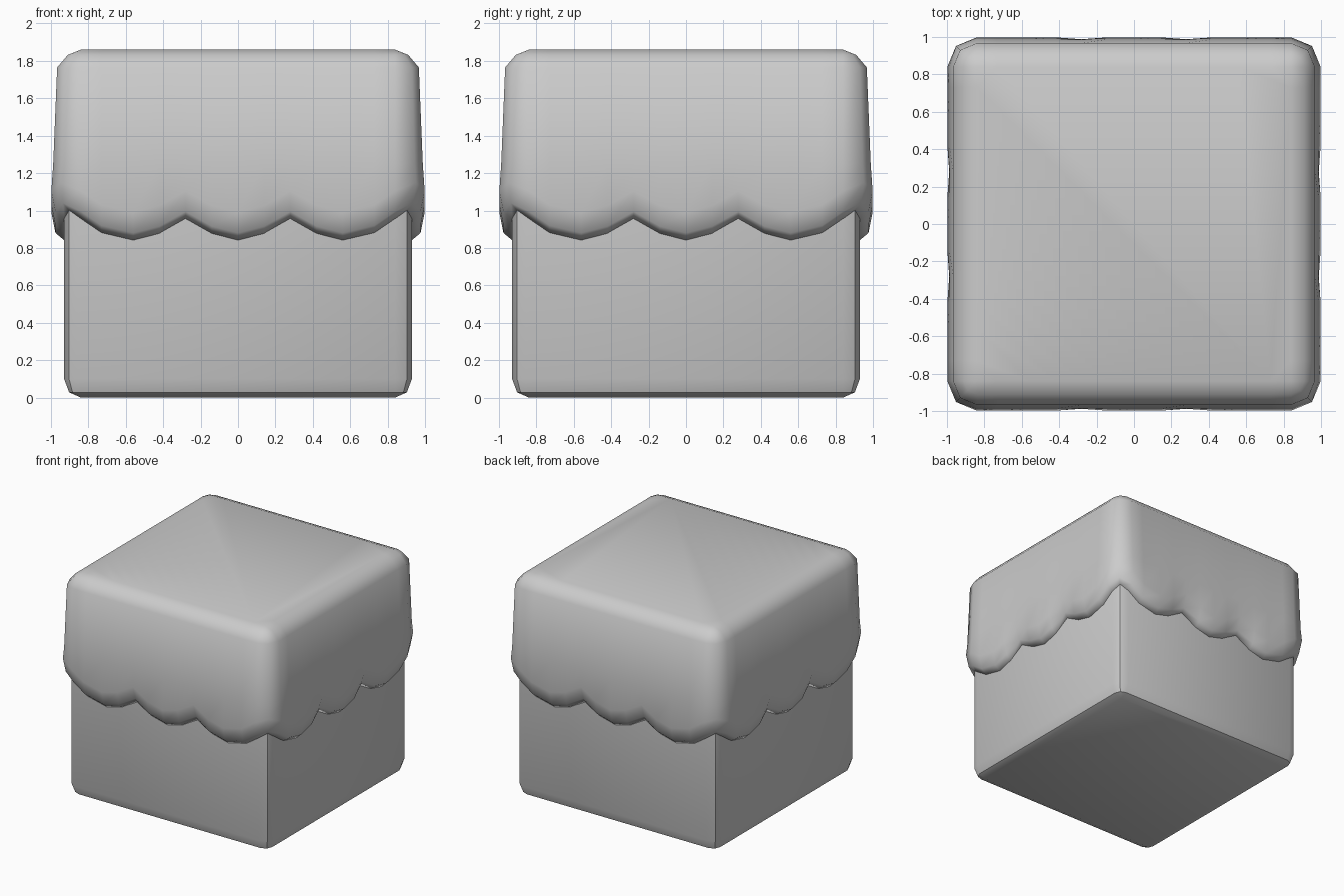
import bpy, bmesh, math

if "Cube" in bpy.data.objects:
    bpy.data.objects.remove(bpy.data.objects["Cube"])

C = 0.84           # half width of the flat part; everything outside it is rounding
D = math.sqrt(0.5)


def loft(name, columns, corner, closed_ends, angle):
    """Loft a four-sided shell. Each column is (u, [(depth, z), ...]) along one side;
    'corner' is the profile on the diagonal between two sides."""
    bm = bmesh.new()
    ring = []
    for k in range(4):
        c, s = round(math.cos(k * math.pi / 2)), round(math.sin(k * math.pi / 2))

        def put(x, y, z):
            return bm.verts.new((x * c - y * s, x * s + y * c, z))

        for u, prof in columns:
            ring.append([put(u, -r, z) for r, z in prof])
        ring.append([put(C + (r - C) * D, -C - (r - C) * D, z) for r, z in corner])
    n, rows = len(ring), len(corner)
    for i in range(n):
        a, b = ring[i], ring[(i + 1) % n]
        for j in range(rows - 1):
            bm.faces.new((a[j], b[j], b[j + 1], a[j + 1]))
    for j in closed_ends:
        bm.faces.new([col[j] for col in ring])
    bmesh.ops.remove_doubles(bm, verts=bm.verts, dist=0.0005)
    bmesh.ops.recalc_face_normals(bm, faces=bm.faces)
    me = bpy.data.meshes.new(name)
    bm.to_mesh(me)
    bm.free()
    ob = bpy.data.objects.new(name, me)
    bpy.context.collection.objects.link(ob)
    bpy.ops.object.select_all(action='DESELECT')
    ob.select_set(True)
    bpy.context.view_layer.objects.active = ob
    bpy.ops.object.shade_smooth_by_angle(angle=math.radians(angle))
    return ob


# Lower block with rounded bottom and vertical edges
block = [(C, 0.0), (0.903, 0.028), (0.93, 0.1), (0.93, 1.15)]
loft("soil_block", [(-C, block), (C, block)], block, (0, -1), 40)


# Upper cover: scalloped, rolled-in rim and rounded top
def cover_profile(zb, pinch):
    return [(0.90, zb + 0.012), (0.928, zb),
            (0.976 - 0.022 * pinch, zb + 0.04),
            (0.998 - 0.010 * pinch, zb + 0.15),
            (0.988 - 0.003 * pinch, 1.25),
            (0.967, 1.765), (0.91, 1.832), (C, 1.86)]


# half of one side: position, rim height, pinch between scallops
half = [(0.14, 0.876, 0), (0.28, 0.955, 1), (0.42, 0.876, 0),
        (0.56, 0.84, 0), (0.73, 0.88, 0), (C, 0.955, 0)]
side = [(-u, z, p) for u, z, p in reversed(half)] + [(0, 0.84, 0)] + half
loft("grass_cover", [(u, cover_profile(z, p)) for u, z, p in side],
     cover_profile(1.0, 0), (-1,), 65)
